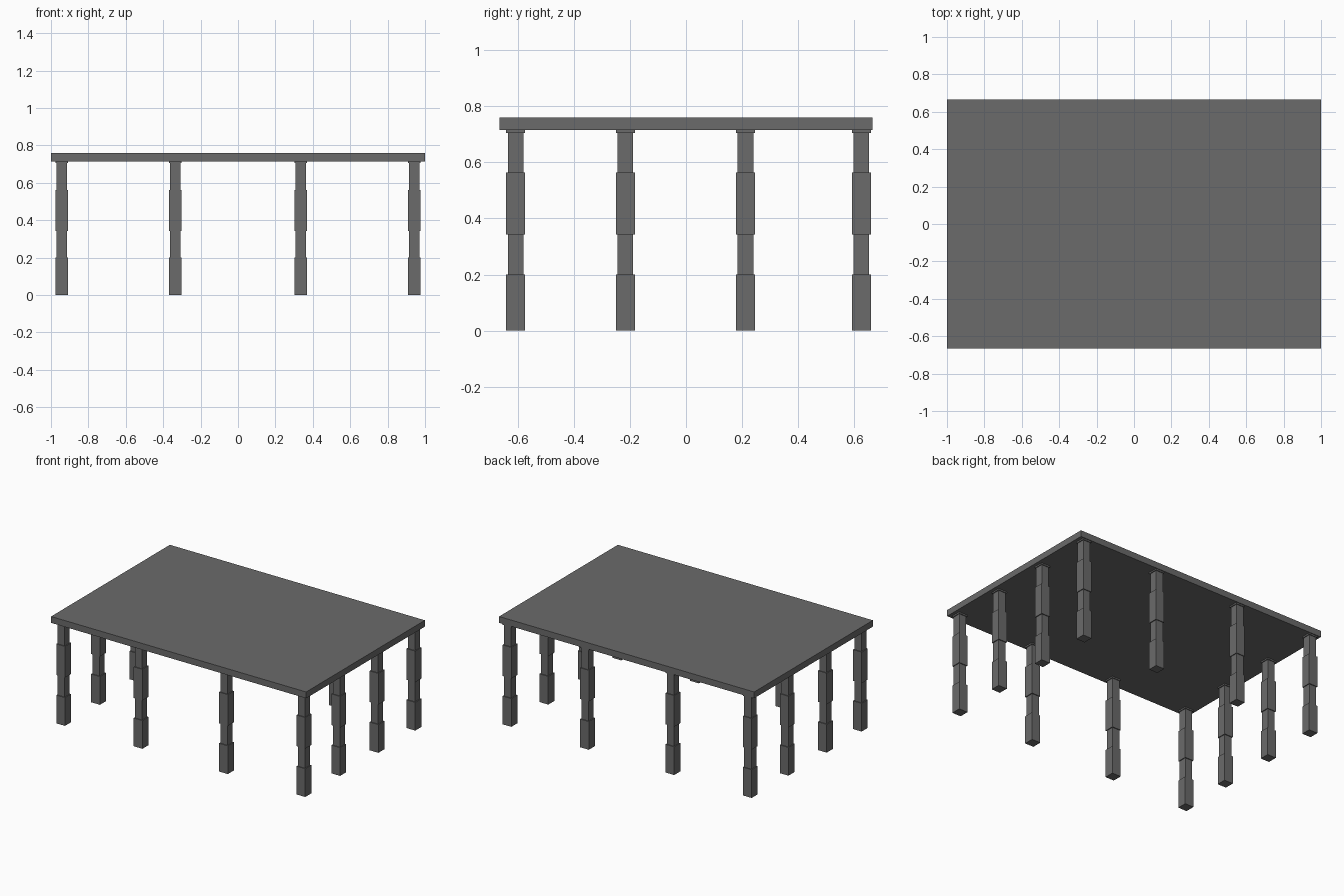
import bpy, bmesh

if "Cube" in bpy.data.objects:
    bpy.data.objects.remove(bpy.data.objects["Cube"])

grey = bpy.data.materials.new("dark grey")
grey.diffuse_color = (0.145, 0.145, 0.145, 1)
grey.use_nodes = True
grey.node_tree.nodes["Principled BSDF"].inputs["Base Color"].default_value = grey.diffuse_color


def finish(bm, name):
    mesh = bpy.data.meshes.new(name)
    bmesh.ops.recalc_face_normals(bm, faces=bm.faces)
    bm.to_mesh(mesh)
    bm.free()
    mesh.materials.append(grey)
    obj = bpy.data.objects.new(name, mesh)
    bpy.context.collection.objects.link(obj)
    return obj


def stepped_post(name, profile):
    """Square post from (half width, height) rings, capped at both ends."""
    bm = bmesh.new()
    rings = [[bm.verts.new((sx * r, sy * r, z))
              for sx, sy in ((-1, -1), (1, -1), (1, 1), (-1, 1))]
             for r, z in profile]
    for a, b in zip(rings, rings[1:]):
        for i in range(4):
            j = (i + 1) % 4
            bm.faces.new((a[i], a[j], b[j], b[i]))
    bm.faces.new(rings[0][::-1])
    bm.faces.new(rings[-1])
    return finish(bm, name)


# Table top: flat slab
bm = bmesh.new()
bmesh.ops.create_cube(bm, size=1)
bmesh.ops.scale(bm, vec=(2.0, 1.33, 0.045), verts=bm.verts)
bmesh.ops.translate(bm, vec=(0, 0, 0.7375), verts=bm.verts)
finish(bm, "table_top")

# Legs: wide foot, narrow neck, wide middle, narrow neck, thin top plate
WIDE, NARROW = 0.034, 0.028
profile = [(WIDE, 0), (WIDE, 0.20), (NARROW, 0.20), (NARROW, 0.342),
           (WIDE, 0.342), (WIDE, 0.563), (NARROW, 0.563), (NARROW, 0.705),
           (WIDE, 0.705), (WIDE, 0.716)]
front_y, back_y, outer_x = -0.607, 0.625, 0.942

spots = [("front_leg", x, front_y) for x in (-outer_x, -0.335, 0.335, outer_x)]
spots += [("back_leg", x, back_y) for x in (-outer_x, -0.335, 0.335, outer_x)]
spots += [("side_leg", x, y) for x in (-outer_x, outer_x) for y in (-0.216, 0.212)]

first_leg = None
for n, (name, x, y) in enumerate(spots, 1):
    if first_leg is None:
        leg = first_leg = stepped_post(f"{name}_{n}", profile)
    else:
        leg = bpy.data.objects.new(f"{name}_{n}", first_leg.data)
        bpy.context.collection.objects.link(leg)
    leg.location = (x, y, 0)
